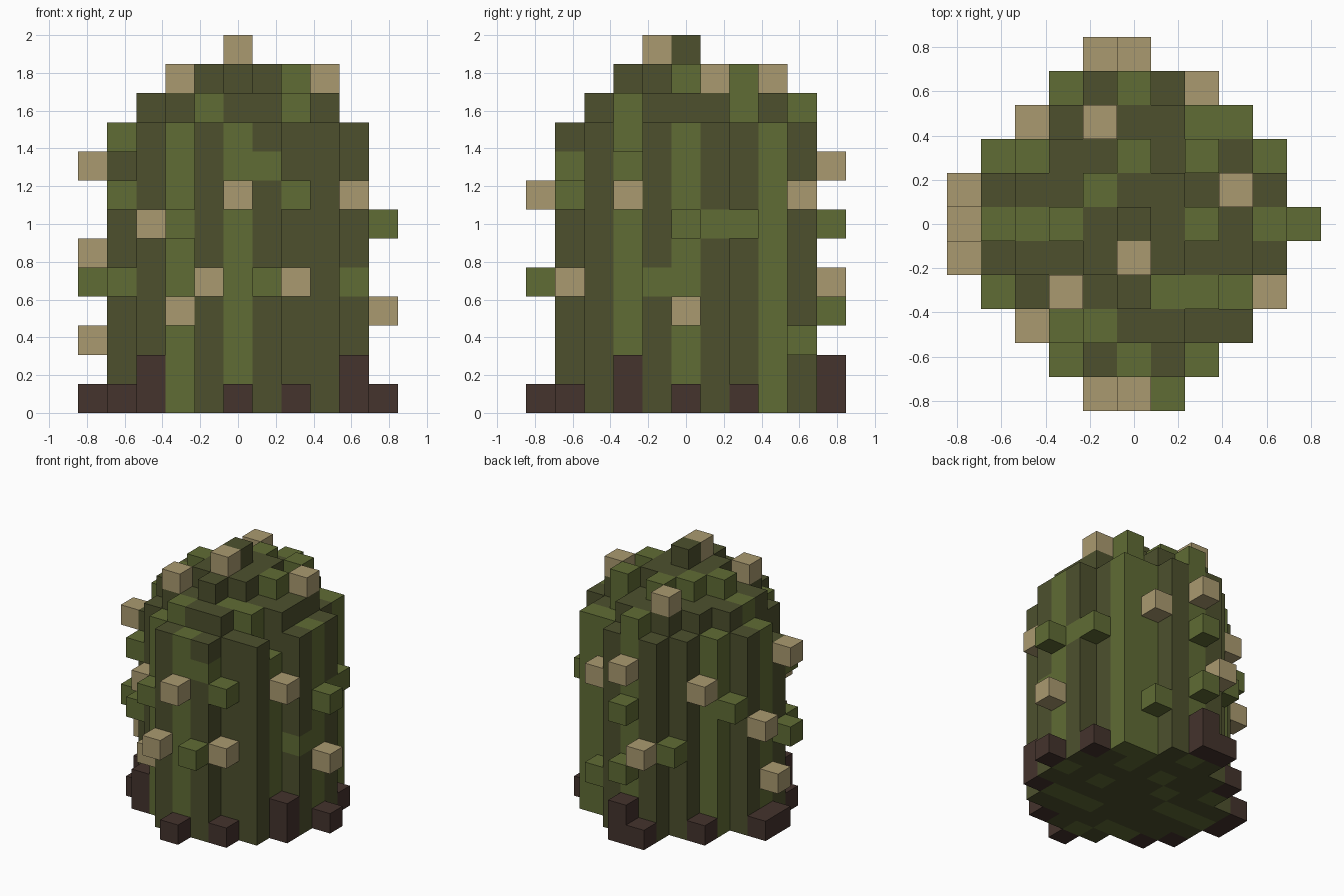
import bpy
import bmesh
from mathutils import Vector

cube = bpy.data.objects.get("Cube")
if cube:
    bpy.data.objects.remove(cube, do_unlink=True)

V = 2 / 13  # block size


def make_material(name, colour):
    m = bpy.data.materials.new(name)
    m.use_nodes = True
    m.diffuse_color = (*colour, 1)
    m.node_tree.nodes["Principled BSDF"].inputs["Base Color"].default_value = (*colour, 1)
    return m


MATS = {
    "d": make_material("dark green", (0.075, 0.081, 0.027)),
    "g": make_material("leaf green", (0.117, 0.150, 0.035)),
    "t": make_material("spine tan", (0.402, 0.323, 0.162)),
    "b": make_material("soil brown", (0.058, 0.033, 0.026)),
}
KEYS = list(MATS)
SIDES = [Vector(s) for s in ((1, 0, 0), (-1, 0, 0), (0, 1, 0), (0, -1, 0), (0, 0, 1), (0, 0, -1))]


def build_blocks(name, cells):
    """Outer faces of a set of blocks; cells maps (x, y, z) to a colour key."""
    bm = bmesh.new()
    used = [k for k in KEYS if k in cells.values()]
    for cell, key in cells.items():
        centre = Vector(cell) + Vector((0, 0, 0.5))
        for n in SIDES:
            if tuple(int(c) for c in Vector(cell) + n) in cells:
                continue
            a = Vector((n.y, n.z, n.x))
            b = n.cross(a)
            corners = [centre + (n + p * a + q * b) / 2
                       for p, q in ((-1, -1), (1, -1), (1, 1), (-1, 1))]
            face = bm.faces.new([bm.verts.new(c * V) for c in corners])
            face.material_index = used.index(key)
    bmesh.ops.remove_doubles(bm, verts=bm.verts, dist=V / 100)
    mesh = bpy.data.meshes.new(name)
    bm.to_mesh(mesh)
    bm.free()
    for k in used:
        mesh.materials.append(MATS[k])
    bpy.context.collection.objects.link(bpy.data.objects.new(name, mesh))


# Ribbed body: column colours, back row first
RIBS = [
    "...dgd...",
    "..ddddgg.",
    ".gddgdgd.",
    "dddgddddd",
    "gggdddgdg",
    "ddddddddd",
    ".ddddggg.",
    "..ggdddd.",
    "...dgd...",
]


def column_height(x, y):
    r = x * x + y * y
    return 12 if r <= 4 else 11 if r <= 10 else 10


SPECIAL_HEIGHT = {(3, -2): 9, (-4, -1): 9, (0, 4): 11}
body = {}
for row, line in enumerate(RIBS):
    for col, key in enumerate(line):
        x, y = col - 4, 4 - row
        if key != ".":
            for z in range(SPECIAL_HEIGHT.get((x, y), column_height(x, y))):
                body[x, y, z] = key

# Odd coloured patches on the ribs
for cell in ((4, 1, 6), (4, -1, 4), (1, -4, 8)):
    body[cell] = "g"
build_blocks("cactus_body", body)

# Crown block
build_blocks("crown_block", {(0, 0, 12): "d"})

# Spines on the sides and top
SPINES = [
    (0, -1, 12), (-2, -2, 11), (3, 1, 11), (-1, 3, 11),
    (0, -5, 7), (-1, -5, 4), (2, -4, 4), (-2, -4, 3), (-3, -3, 6), (4, -2, 7),
    (5, 0, 3), (3, 3, 4), (2, 4, 7), (0, 5, 8), (-1, 5, 4), (-3, 3, 7),
    (-5, -1, 8), (-5, 1, 5), (-5, 0, 2),
]
build_blocks("spines", {c: "t" for c in SPINES})

# Green buds
BUDS = [
    (2, 2, 11), (2, -4, 7), (-2, -4, 6), (1, -5, 4), (3, -3, 3), (5, 0, 6),
    (4, 2, 6), (2, 4, 2), (0, 5, 6), (0, 5, 3), (-2, 4, 4), (-4, 2, 6),
    (-4, -2, 7), (-4, -2, 4), (-5, -1, 4),
]
build_blocks("buds", {c: "g" for c in BUDS})

# Soil clumps round the foot, with their heights
SOIL = {
    (0, -5): 1, (2, -4): 1, (4, -2): 2, (5, 0): 1, (4, 2): 1, (3, 3): 1,
    (0, 5): 2, (-1, 5): 1, (-3, 3): 1, (-5, 1): 1, (-5, 0): 1,
    (-4, -2): 1, (-3, -3): 2,
}
build_blocks("soil_clumps", {(x, y, z): "b" for (x, y), h in SOIL.items() for z in range(h)})
